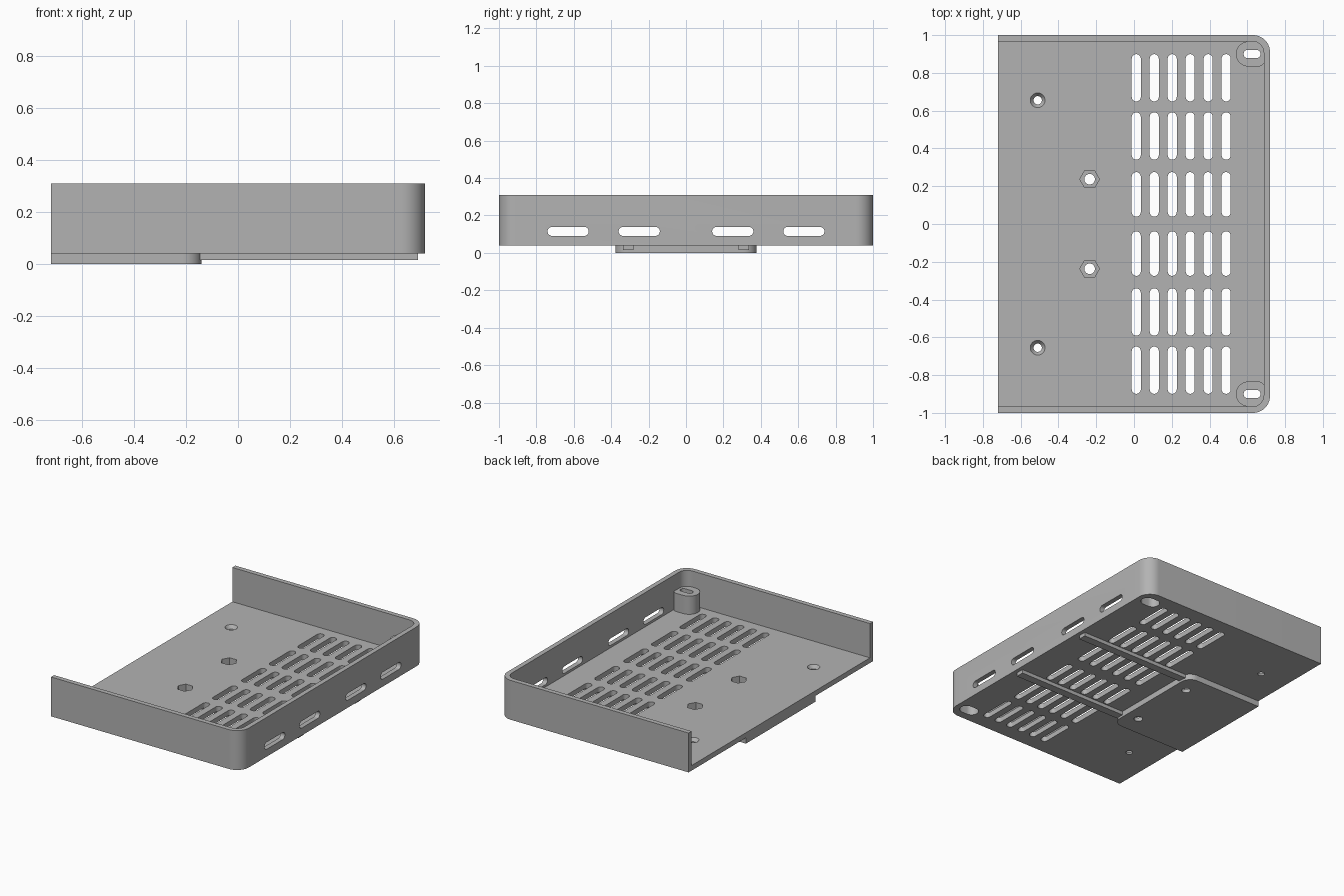
import bpy, bmesh, math
from mathutils import Matrix

if "Cube" in bpy.data.objects:
    bpy.data.objects.remove(bpy.data.objects["Cube"], do_unlink=True)

grey = bpy.data.materials.new("plain grey")
grey.use_nodes = True
COLOUR = (0.45, 0.45, 0.45, 1)
grey.diffuse_color = COLOUR
grey.node_tree.nodes["Principled BSDF"].inputs["Base Color"].default_value = COLOUR

FLOOR_BOTTOM, FLOOR_TOP, RIM = 0.04, 0.075, 0.31
WALL = 0.033
SIDES = (-1, 1)


def rounded_rect(x0, x1, y0, y1, right=0.0, left=0.0, steps=10):
    """Counter-clockwise outline with separate radii on the +x and -x corners."""
    pts = []
    corners = [(x1, y0, right, -90), (x1, y1, right, 0), (x0, y1, left, 90), (x0, y0, left, 180)]
    for x, y, r, start in corners:
        if r == 0:
            pts.append((x, y))
            continue
        cx = x - r if x == x1 else x + r
        cy = y - r if y == y1 else y + r
        for i in range(steps + 1):
            a = math.radians(start + 90 * i / steps)
            pts.append((cx + r * math.cos(a), cy + r * math.sin(a)))
    return pts


def slot(cx, cy, w, h):
    r = min(w, h) / 2 - 0.0005
    return rounded_rect(cx - w / 2, cx + w / 2, cy - h / 2, cy + h / 2, r, r, 8)


def circle(cx, cy, r, n=32):
    return [(cx + r * math.cos(math.tau * i / n), cy + r * math.sin(math.tau * i / n)) for i in range(n)]


def add_prism(bm, outline, z0, z1, top=None, matrix=None):
    """Loft an outline from z0 up to z1, optionally to a different top outline."""
    lower = [bm.verts.new((x, y, z0)) for x, y in outline]
    upper = [bm.verts.new((x, y, z1)) for x, y in (top or outline)]
    bm.faces.new(lower[::-1])
    bm.faces.new(upper)
    n = len(lower)
    for i in range(n):
        j = (i + 1) % n
        bm.faces.new((lower[i], lower[j], upper[j], upper[i]))
    if matrix:
        bmesh.ops.transform(bm, matrix=matrix, verts=lower + upper)


def finish(name, bm):
    bmesh.ops.recalc_face_normals(bm, faces=bm.faces)
    mesh = bpy.data.meshes.new(name)
    bm.to_mesh(mesh)
    bm.free()
    mesh.materials.append(grey)
    obj = bpy.data.objects.new(name, mesh)
    bpy.context.collection.objects.link(obj)
    return obj


def part(name, outline, z0, z1):
    bm = bmesh.new()
    add_prism(bm, outline, z0, z1)
    return finish(name, bm)


def cut(obj, cutter):
    mod = obj.modifiers.new("cut", "BOOLEAN")
    mod.operation, mod.solver, mod.object = "DIFFERENCE", "EXACT", cutter
    bpy.context.view_layer.objects.active = obj
    bpy.ops.object.modifier_apply(modifier=mod.name)


# Solid parts
tray = part("tray", rounded_rect(-0.72, 0.72, -1, 1, right=0.09), FLOOR_BOTTOM, RIM)
plate = part("mounting_plate", rounded_rect(-0.72, -0.14, -0.378, 0.378, right=0.07), 0, FLOOR_BOTTOM)
parts = [tray, plate]
for s in SIDES:
    side = "left" if s < 0 else "right"
    y = s * 0.31
    parts.append(part("rail_" + side, rounded_rect(-0.15, 0.693, y - 0.028, y + 0.028), 0.015, FLOOR_BOTTOM))
bosses = []
for s in SIDES:
    y = s * 0.9
    outline = rounded_rect(0.54, 0.69, y - 0.066, y + 0.066, right=0.03, left=0.065)
    bosses.append(part("screw_boss_" + ("front" if s < 0 else "back"), outline, 0.06, 0.2))
parts += bosses

# Tray cavity, open at one end
cavity = part("cavity_cutter", rounded_rect(-0.9, 0.72 - WALL, WALL - 1, 1 - WALL, right=0.06), FLOOR_TOP, 0.5)

# Through holes: floor vents, wall vents and screw holes
bm = bmesh.new()
for cy, length in ((0.157, 0.235), (0.466, 0.25), (0.774, 0.25)):
    for s in SIDES:
        for i in range(6):
            add_prism(bm, slot(0.012 + 0.0952 * i, s * cy, 0.048, length), -0.1, 0.12)
to_wall = Matrix(((0, 0, 1, 0), (1, 0, 0, 0), (0, 1, 0, 0), (0, 0, 0, 1)))
for s in SIDES:
    for cy in (0.25, 0.63):
        add_prism(bm, slot(s * cy, 0.115, 0.22, 0.048), 0.6, 0.8, matrix=to_wall)
    add_prism(bm, circle(-0.51, s * 0.655, 0.022), -0.1, 0.2)
    add_prism(bm, circle(-0.235, s * 0.237, 0.028), -0.1, 0.2)
    add_prism(bm, slot(0.625, s * 0.9, 0.09, 0.042), -0.1, 0.4)
holes = finish("hole_cutter", bm)

# Recesses: countersinks, hex nut pockets and counterbores under the bosses
bm = bmesh.new()
for s in SIDES:
    add_prism(bm, circle(-0.51, s * 0.655, 0.02), 0.05, 0.08, circle(-0.51, s * 0.655, 0.043))
    add_prism(bm, circle(-0.235, s * 0.237, 0.052, 6), 0.025, 0.2)
    add_prism(bm, slot(0.62, s * 0.9, 0.13, 0.09), -0.1, 0.16)
recesses = finish("recess_cutter", bm)

cutters = (cavity, holes, recesses)
cut(tray, cavity)
for obj in [tray, plate] + bosses:
    cut(obj, holes)
    cut(obj, recesses)
for c in cutters:
    bpy.data.objects.remove(c, do_unlink=True)

# Smooth curved walls, keep edges sharp
bpy.ops.object.select_all(action="DESELECT")
for obj in parts:
    obj.select_set(True)
bpy.context.view_layer.objects.active = tray
bpy.ops.object.shade_smooth_by_angle(angle=math.radians(30))
